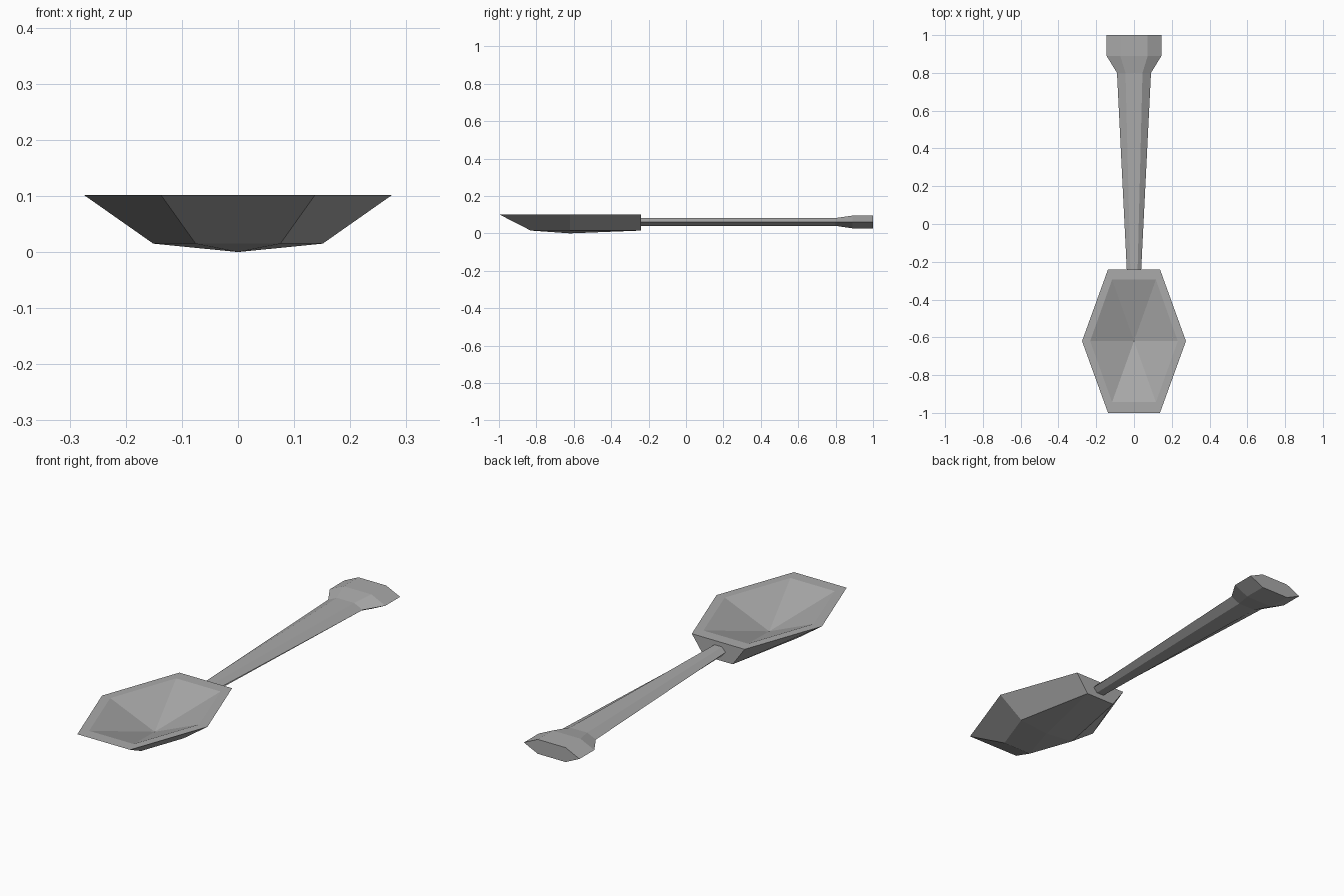
import bpy
import bmesh

cube = bpy.data.objects.get("Cube")
if cube:
    bpy.data.objects.remove(cube)

# Single grey metal colour
metal = bpy.data.materials.new("grey metal")
metal.use_nodes = True
colour = (0.40, 0.40, 0.40, 1)
metal.diffuse_color = colour
metal.node_tree.nodes["Principled BSDF"].inputs["Base Color"].default_value = colour

CENTRE = -0.62  # y of the bowl's widest point


def hexagon(bm, half, front, back, z):
    """Bowl outline: pointed at the sides, blunt at front and back."""
    outline = [(half, CENTRE), (half / 2, back), (-half / 2, back),
               (-half, CENTRE), (-half / 2, front), (half / 2, front)]
    return [bm.verts.new((x, y, z)) for x, y in outline]


def bridge(bm, a, b):
    for i in range(len(a)):
        j = (i + 1) % len(a)
        bm.faces.new((a[i], a[j], b[j], b[i]))


def fan(bm, ring, z):
    tip = bm.verts.new((0, CENTRE, z))
    for i in range(len(ring)):
        bm.faces.new((ring[i], ring[(i + 1) % len(ring)], tip))


def finish(bm, name):
    bmesh.ops.recalc_face_normals(bm, faces=bm.faces)
    mesh = bpy.data.meshes.new(name)
    bm.to_mesh(mesh)
    bm.free()
    mesh.materials.append(metal)
    bpy.context.collection.objects.link(bpy.data.objects.new(name, mesh))


# Bowl: shallow pointed base, flared wall, flat rim and faceted hollow
bm = bmesh.new()
base = hexagon(bm, 0.151, -0.83, -0.24, 0.015)
rim = hexagon(bm, 0.275, -1.0, -0.24, 0.102)
lip = hexagon(bm, 0.232, -0.943, -0.295, 0.102)
fan(bm, base, 0.0)
bridge(bm, base, rim)
bridge(bm, rim, lip)
fan(bm, lip, 0.005)
finish(bm, "bowl")

# Handle: hexagonal bar that widens towards a flared end
bm = bmesh.new()
sections = [(-0.245, 0.038, 0.021), (0.8, 0.09, 0.021),
            (0.89, 0.145, 0.034), (1.0, 0.145, 0.034)]
rings = []
for y, half, height in sections:
    profile = [(1, 0), (0.5, 1), (-0.5, 1), (-1, 0), (-0.5, -1), (0.5, -1)]
    rings.append([bm.verts.new((x * half, y, 0.061 + z * height)) for x, z in profile])
for a, b in zip(rings, rings[1:]):
    bridge(bm, a, b)
bm.faces.new(rings[0])
bm.faces.new(rings[-1])
finish(bm, "handle")
